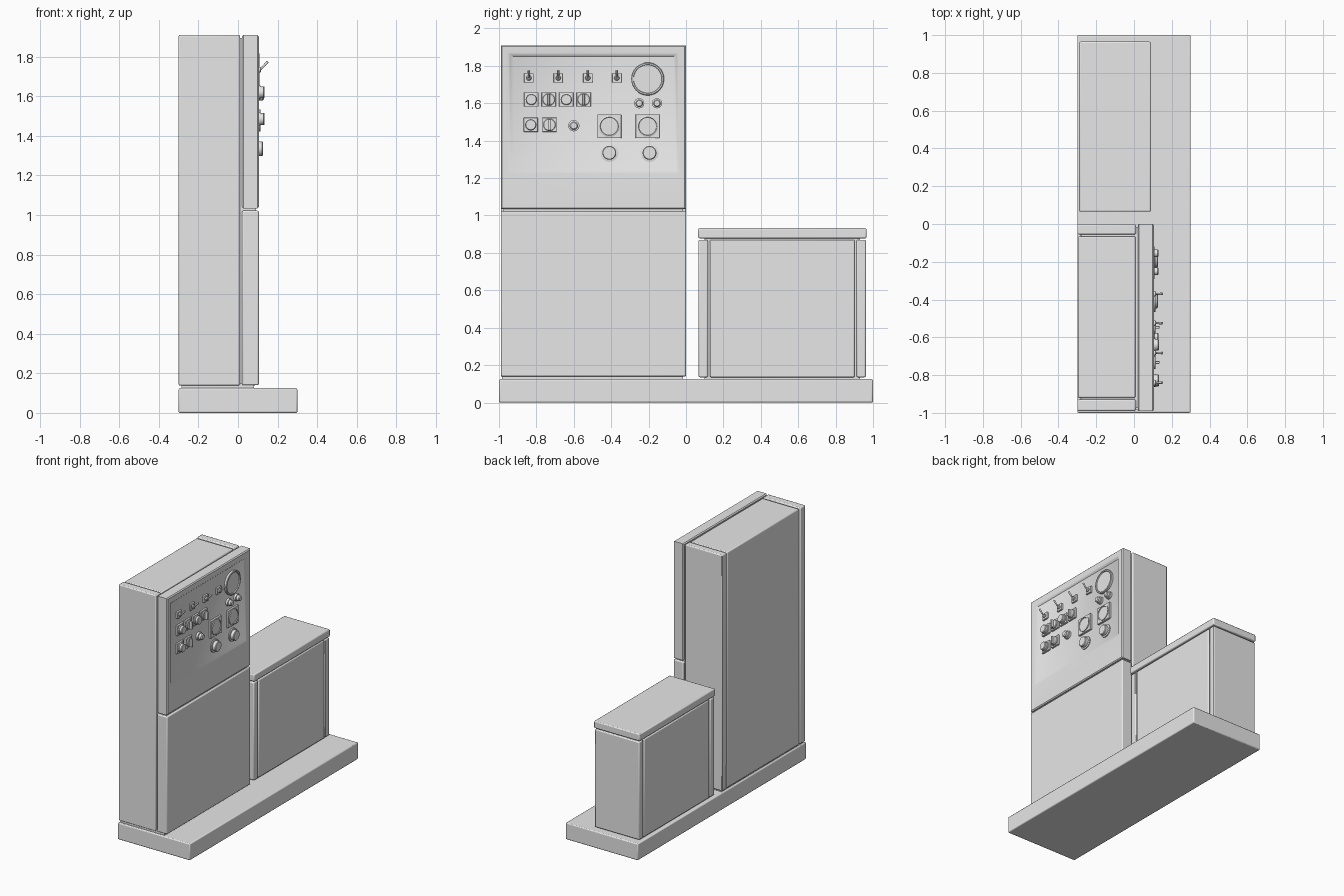
import bpy, bmesh, math
from mathutils import Matrix, Vector

if "Cube" in bpy.data.objects:
    bpy.data.objects.remove(bpy.data.objects["Cube"])

grey = bpy.data.materials.new("light_grey")
grey.use_nodes = True
COL = (0.8, 0.8, 0.8, 1)
grey.diffuse_color = COL
grey.node_tree.nodes["Principled BSDF"].inputs["Base Color"].default_value = COL


def finish(name, bm, bevel=0.0):
    bmesh.ops.recalc_face_normals(bm, faces=bm.faces)
    me = bpy.data.meshes.new(name)
    bm.to_mesh(me)
    bm.free()
    me.materials.append(grey)
    ob = bpy.data.objects.new(name, me)
    bpy.context.collection.objects.link(ob)
    if bevel:
        mod = ob.modifiers.new("Bevel", "BEVEL")
        mod.width, mod.segments, mod.limit_method = bevel, 2, "ANGLE"
    bpy.ops.object.select_all(action="DESELECT")
    ob.select_set(True)
    bpy.context.view_layer.objects.active = ob
    bpy.ops.object.shade_smooth_by_angle(angle=math.radians(35))
    return ob


def box(name, x, y, z, bevel=0.007):
    """Box from (min, max) ranges."""
    bm = bmesh.new()
    size = Matrix.Diagonal((x[1] - x[0], y[1] - y[0], z[1] - z[0], 1))
    mid = Matrix.Translation((sum(x) / 2, sum(y) / 2, sum(z) / 2))
    bmesh.ops.create_cube(bm, size=1, matrix=mid @ size)
    return finish(name, bm, bevel)


def loft(name, rings):
    """Skin a closed body through rings of points, capping both ends."""
    bm = bmesh.new()
    rows = [[bm.verts.new(p) for p in r] for r in rings]
    n = len(rows[0])
    for a, b in zip(rows, rows[1:]):
        for i in range(n):
            j = (i + 1) % n
            bm.faces.new((a[i], a[j], b[j], b[i]))
    bm.faces.new(rows[0][::-1])
    bm.faces.new(rows[-1])
    return finish(name, bm)


def turned(name, y, z, profile, n=32):
    """Round part on the panel; profile is (radius, x) pairs."""
    ang = [2 * math.pi * i / n for i in range(n)]
    return loft(name, [[(x, y + r * math.cos(a), z + r * math.sin(a)) for a in ang]
                       for r, x in profile])


def square(name, y, z, h, x0, x1, bevel=0.002):
    return box(name, (x0, x1), (y - h, y + h), (z - h, z + h), bevel)


# Base
box("plinth", (-0.3, 0.3), (-1, 1), (0, 0.125))

# Tall cabinet
box("tall_cabinet_foot", (-0.285, 0.08), (-0.985, -0.015), (0.12, 0.15), 0)
box("tall_cabinet_core", (-0.297, 0.008), (-0.92, -0.065), (0.138, 1.907))
for name, y in (("left", (-0.055, 0)), ("right", (-0.99, -0.93))):
    box("tall_cabinet_side_" + name, (-0.3, 0.01), y, (0.138, 1.91))
box("tall_cabinet_filler", (-0.28, 0.04), (-0.975, -0.015), (0.15, 1.895), 0)
box("lower_door", (0.02, 0.105), (-0.99, 0), (0.14, 1.022))

# Upper door with a sloping recess around the control panel
door_rings = [  # x, y0, y1, z0, z1
    (0.020, -0.983, -0.007, 1.041, 1.903),
    (0.027, -0.990, 0.000, 1.034, 1.910),
    (0.098, -0.990, 0.000, 1.034, 1.910),
    (0.105, -0.983, -0.007, 1.041, 1.903),
    (0.105, -0.953, -0.040, 1.225, 1.870),
    (0.101, -0.940, -0.052, 1.238, 1.862),
    (0.091, -0.922, -0.067, 1.257, 1.850),
]
loft("upper_door", [[(x, a, c), (x, b, c), (x, b, d), (x, a, d)]
                    for x, a, b, c, d in door_rings])
box("door_gap_strip", (0.03, 0.09), (-0.975, -0.015), (1.015, 1.045), 0)

# Short cabinet
box("short_cabinet_core", (-0.27, 0.07), (0.1, 0.93), (0.12, 0.89), 0)
box("short_cabinet_panels", (-0.285, 0.085), (0.127, 0.902), (0.135, 0.87))
for name, y in (("right", (0.067, 0.117)), ("left", (0.912, 0.962))):
    box("short_cabinet_side_" + name, (-0.285, 0.085), y, (0.135, 0.87))
box("short_cabinet_lid", (-0.29, 0.09), (0.065, 0.965), (0.878, 0.932))

P = 0.088  # just behind the panel surface

# Toggle switches
for i, y in enumerate((-0.84, -0.683, -0.525, -0.37)):
    square(f"toggle_plate_{i}", y, 1.735, 0.025, P, 0.104)
    turned(f"toggle_collar_{i}", y, 1.735, [(0.014, P), (0.014, 0.113), (0.009, 0.117)], 16)
    bm = bmesh.new()
    a, b = Vector((0.108, y, 1.728)), Vector((0.150, y, 1.775))
    rot = (b - a).to_track_quat("Z", "Y").to_matrix().to_4x4()
    bmesh.ops.create_cone(bm, cap_ends=True, segments=12, radius1=0.004, radius2=0.007,
                          depth=(b - a).length, matrix=Matrix.Translation((a + b) / 2) @ rot)
    finish(f"toggle_lever_{i}", bm, 0.0015)

# Small square units: push buttons alternate with turn knobs
small = [(-0.827, 1.62), (-0.734, 1.62), (-0.64, 1.62), (-0.547, 1.62),
         (-0.83, 1.485), (-0.73, 1.485)]
for i, (y, z) in enumerate(small):
    square(f"selector_plate_{i}", y, z, 0.038, P, 0.105)
    if i % 2:
        turned(f"selector_disc_{i}", y, z, [(0.033, P), (0.033, 0.112), (0.030, 0.115)])
        box(f"selector_grip_{i}", (0.11, 0.135), (y - 0.006, y + 0.006),
            (z - 0.030, z + 0.030), 0.002)
    else:
        turned(f"push_button_{i}", y, z,
               [(0.034, P), (0.034, 0.113), (0.030, 0.114), (0.030, 0.128), (0.026, 0.132)])

# Large round gauge
turned("gauge", -0.205, 1.73, [(0.088, P), (0.088, 0.105), (0.084, 0.108),
                               (0.077, 0.108), (0.075, 0.101)], 48)

# Small lamps
for i, (y, z, r) in enumerate(((-0.25, 1.6, 0.027), (-0.155, 1.6, 0.027), (-0.60, 1.48, 0.03))):
    turned(f"lamp_{i}", y, z, [(r, P), (r, 0.106), (r * 0.75, 0.108),
                               (r * 0.75, 0.125), (r * 0.55, 0.131)], 24)

# Square instruments with round faces, and the round knobs beneath
for i, y in enumerate((-0.41, -0.205)):
    square(f"instrument_plate_{i}", y, 1.477, 0.064, P, 0.106, 0.003)
    turned(f"instrument_face_{i}", y, 1.477, [(0.056, P), (0.056, 0.112), (0.053, 0.114),
                                              (0.049, 0.114), (0.047, 0.109)], 40)
for i, y in enumerate((-0.41, -0.195)):
    turned(f"round_knob_{i}", y, 1.335, [(0.048, P), (0.048, 0.098), (0.037, 0.100),
                                         (0.037, 0.122), (0.033, 0.126)], 40)
